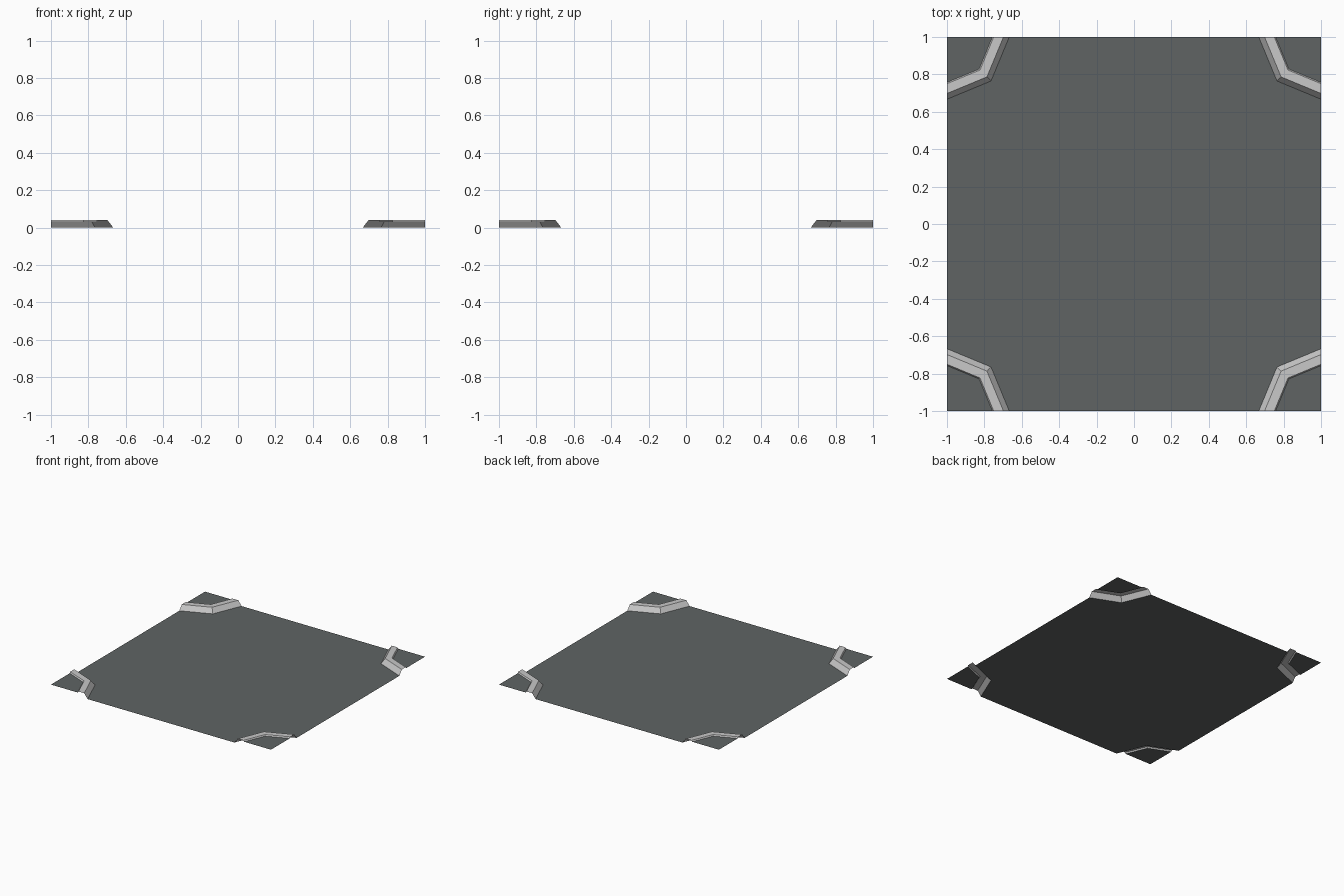
import bpy, bmesh, math

if "Cube" in bpy.data.objects:
    bpy.data.objects.remove(bpy.data.objects["Cube"])

K = math.tan(math.radians(22.5))   # lean of each kerb arm


def material(name, rgb):
    m = bpy.data.materials.new(name)
    m.diffuse_color = (*rgb, 1.0)
    m.use_nodes = True
    m.node_tree.nodes["Principled BSDF"].inputs["Base Color"].default_value = m.diffuse_color
    return m


asphalt = material("asphalt_grey", (0.115, 0.127, 0.127))
stone = material("kerb_light_grey", (0.58, 0.58, 0.58))


def corner_path(a, z):
    """Bent line across the +x +y corner, starting at distance a on the tile edge."""
    c = (a + K) / (1 + K)
    return [(a, 1, z), (c, c, z), (1, a, z)]


def build(name, faces, mat):
    """Make an object from faces given as point loops."""
    bm = bmesh.new()
    for loop in faces:
        bm.faces.new([bm.verts.new(p) for p in loop])
    bmesh.ops.remove_doubles(bm, verts=bm.verts, dist=1e-5)
    for f in bm.faces:
        f.normal_update()
        if f.normal.z < 0:
            f.normal_flip()
    me = bpy.data.meshes.new(name)
    bm.to_mesh(me)
    bm.free()
    me.materials.append(mat)
    ob = bpy.data.objects.new(name, me)
    bpy.context.collection.objects.link(ob)
    return ob


def turn(points, quarter):
    """Rotate points by quarter turns around z."""
    for _ in range(quarter):
        points = [(-y, x, z) for x, y, z in points]
    return points


# Kerb cross-section: (distance along tile edge, height)
PROFILE = [(0.667, 0.0), (0.698, 0.04), (0.75, 0.04), (0.757, 0.03)]

# Road surface: outline follows the foot of each kerb, built as convex pieces
foot = corner_path(*PROFILE[0])
c = foot[1][0]
road = [[(-c, -c, 0), (c, -c, 0), (c, c, 0), (-c, c, 0)]]
road += [turn([(c, -c, 0), (1, -foot[0][0], 0), (1, foot[0][0], 0), (c, c, 0)], q)
         for q in range(4)]
build("road_surface", road, asphalt)

for q, place in enumerate(("back_right", "back_left", "front_left", "front_right")):
    # Kerb strip swept along the bent path
    rails = [turn(corner_path(a, z), q) for a, z in PROFILE]
    strip = [[r0[i], r0[i + 1], r1[i + 1], r1[i]]
             for r0, r1 in zip(rails, rails[1:]) for i in range(2)]
    build("kerb_" + place, strip, stone)

    # Raised pavement behind the kerb
    s, m, e = rails[-1]
    tip = turn([(1, 1, PROFILE[-1][1])], q)[0]
    build("pavement_" + place, [[s, m, tip], [m, e, tip]], asphalt)
